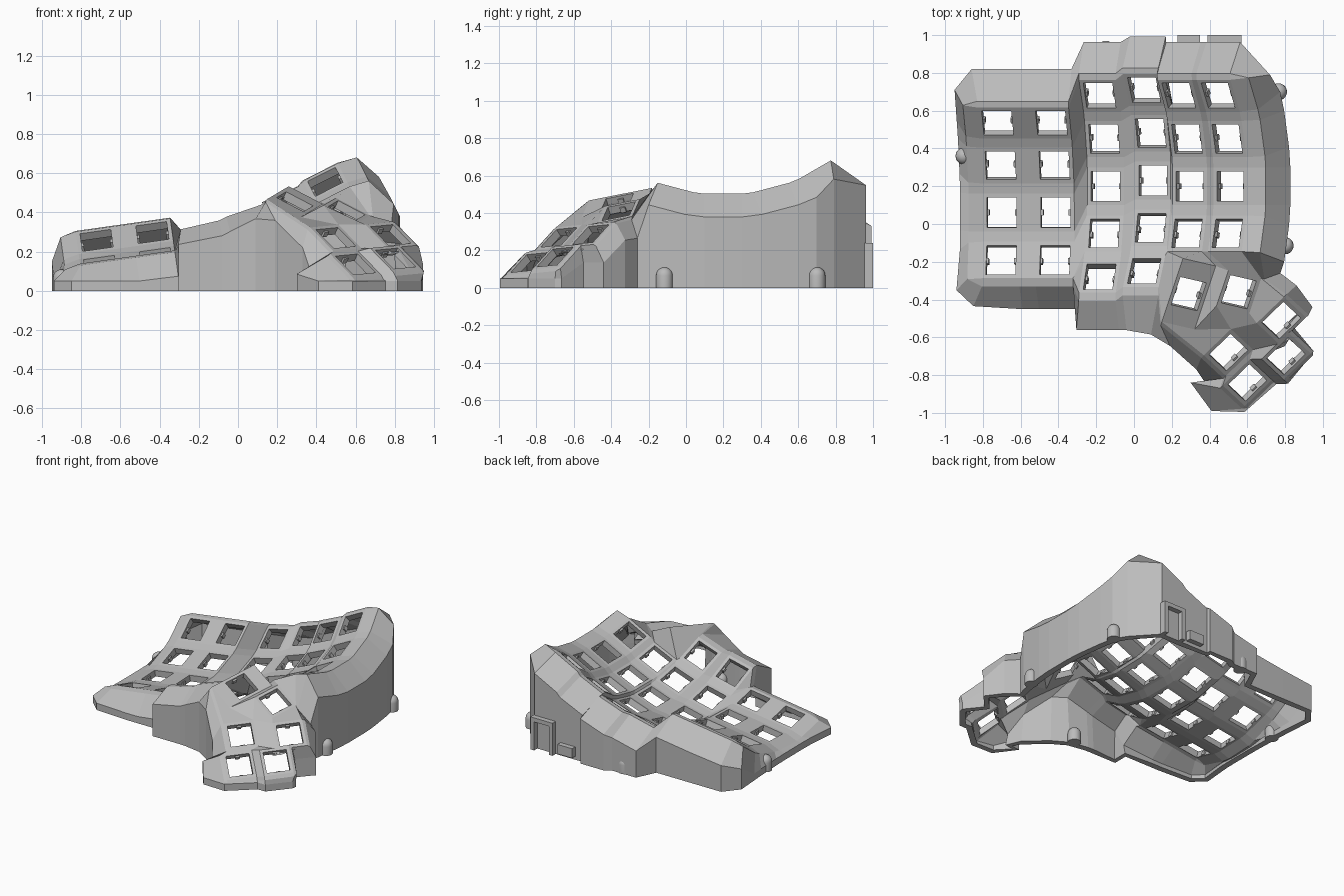
import bpy, bmesh, math
from mathutils import Matrix, Vector

if "Cube" in bpy.data.objects:
    bpy.data.objects.remove(bpy.data.objects["Cube"])

grey = bpy.data.materials.new("matte_grey")
grey.diffuse_color = (0.5, 0.5, 0.5, 1)
grey.use_nodes = True
grey.node_tree.nodes["Principled BSDF"].inputs["Base Color"].default_value = grey.diffuse_color
TL, TR, BR, BL = range(4)
SIGNS = ((-1, 1), (1, 1), (1, -1), (-1, -1))
R, PITCH, THICK, HOLE = 0.88, 16.5, 0.045, 0.079
bm = bmesh.new()
keys = {}


def rot(deg, axis):
    return Matrix.Rotation(math.radians(deg), 3, axis)


def add_key(name, pos, m, hx=0.1, hy=0.1):
    """Square switch frame: four quads around an open hole."""
    pos = Vector(pos)
    outer = [bm.verts.new(pos + m @ Vector((sx * hx, sy * hy, 0))) for sx, sy in SIGNS]
    inner = [bm.verts.new(pos + m @ Vector((sx * HOLE, sy * HOLE, 0))) for sx, sy in SIGNS]
    for i in range(4):
        j = (i + 1) % 4
        bm.faces.new((outer[j], outer[i], inner[i], inner[j]))
    keys[name] = (outer, m, pos)


def V(name, c):
    return keys[name][0][c]


def face(*refs):
    """Web face, skipping repeated corners."""
    vs = []
    for r in refs:
        v = V(*r) if isinstance(r, tuple) else r
        if v not in vs:
            vs.append(v)
    if len(vs) > 2:
        bm.faces.new(vs)


# Finger columns: x, y, z of the lowest point, sideways tilt, first angle, rows
columns = [(-0.70, 0.03, 0.10, 8, 35, 4), (-0.415, 0.03, 0.14, 8, 35, 4),
           (-0.15, 0.20, 0.14, 13, 33, 5), (0.10, 0.23, 0.22, 19, 33, 5),
           (0.295, 0.20, 0.31, 24, 33, 4), (0.51, 0.20, 0.43, 27, 33, 4)]
for c, (x, y, z, tilt, first, rows) in enumerate(columns):
    for r in range(rows):
        a = math.radians(first - r * PITCH)
        m = rot(-tilt, 'Y')
        p = Vector((x, y, z)) + m @ Vector((0, R * math.sin(a), R * (1 - math.cos(a))))
        add_key((c, r), p, m @ rot(math.degrees(a), 'X'))

# Thumb keys: two upper ones and a cluster of four
upper = rot(-13, 'Z') @ rot(27, 'Y') @ rot(12, 'X')
lower = rot(-43, 'Z') @ rot(37, 'Y') @ rot(5, 'X')
add_key('A', (0.29, -0.37, 0.455), upper, 0.1, 0.18)
add_key('B', (0.555, -0.36, 0.41), upper)
for n, p in (('C', (0.78, -0.51, 0.285)), ('D', (0.50, -0.68, 0.27)),
             ('E', (0.805, -0.70, 0.165)), ('F', (0.60, -0.84, 0.135))):
    add_key(n, p, lower)

# Webs between neighbouring finger keys
for c in range(6):
    rows = columns[c][5]
    for r in range(rows - 1):
        face(((c, r), BL), ((c, r), BR), ((c, r + 1), TR), ((c, r + 1), TL))
    if c < 5:
        both = min(rows, columns[c + 1][5])
        for r in range(both):
            face(((c, r), TR), ((c, r), BR), ((c + 1, r), BL), ((c + 1, r), TL))
            if r < both - 1:
                face(((c, r), BR), ((c, r + 1), TR), ((c + 1, r + 1), TL), ((c + 1, r), BL))

# Webs joining the shorter columns and the thumb keys
face(((1, 3), BR), ((2, 4), TL), ((2, 3), BL))
face(((1, 3), BR), ((2, 4), BL), ((2, 4), TL))
face(((3, 3), BR), ((3, 4), TR), ((4, 3), BL))
face(((3, 4), TR), ('A', TL), ((4, 3), BL))
face(((3, 4), TR), ((3, 4), BR), ('A', BL), ('A', TL))
face(((4, 3), BL), ('A', TL), ('A', TR), ((4, 3), BR))
face(((4, 3), BR), ('A', TR), ('B', TL), ((5, 3), BL))
face(((5, 3), BL), ('B', TL), ('B', TR), ((5, 3), BR))
face(('A', TR), ('A', BR), ('B', BL), ('B', TL))
face(('B', TR), ('B', BR), ('C', BL), ('C', TL))
face(('A', BL), ('D', BL), ('D', TL), ('A', BR))
face(('A', BR), ('D', TL), ('B', BL))
face(('B', BL), ('D', TL), ('C', BL), ('B', BR))
face(('D', TL), ('D', TR), ('C', BR), ('C', BL))
face(('D', TR), ('D', BR), ('F', BL), ('F', TL))
face(('C', TR), ('C', BR), ('E', BL), ('E', TL))
face(('F', TL), ('F', TR), ('E', BR), ('E', BL))
face(('D', TR), ('F', TL), ('E', BL), ('C', BR))

# Outer walls: rim bevel, sloping shoulder, then straight down to the floor
LEFT, RIGHT, FRONT, BACK = (-1, 0), (1, 0), (0, -1), (0, 1)
SHAPE = {LEFT: (0.08, 0.02, 0.145, 0.16), RIGHT: (0.10, 0.02, 0.16, 0.19),
         FRONT: (0.04, 0.02, 0.125, 0.17), BACK: (0.03, 0.015, 0.105, 0.205)}
path = [((0, r), k, LEFT) for r in range(4) for k in (TL, BL)]
path += [((c, 3), k, FRONT) for c in (0, 1) for k in (BL, BR)]
path += [((c, 4), k, FRONT) for c in (2, 3) for k in (BL, BR)]
path += [('A', BL, FRONT), ('D', BL, FRONT), ('D', BR, FRONT), ('F', BL, FRONT),
         ('F', BR, FRONT), ('F', BR, RIGHT), ('F', TR, RIGHT), ('E', BR, RIGHT),
         ('E', TR, RIGHT), ('E', TR, BACK), ('E', TL, BACK), ('C', TR, BACK),
         ('C', TL, BACK), ('B', TR, RIGHT)]
path += [((5, r), k, RIGHT) for r in (3, 2, 1, 0) for k in (BR, TR)]
path += [((c, 0), k, BACK) for c in range(5, -1, -1) for k in (TR, TL)]
# Corners whose foot is pulled to a set place on the floor
FOOT = {((0, 0), TL, LEFT): (-0.95, 0.71), ((0, 0), TL, BACK): (-0.86, 0.82),
        ((0, 3), BL, LEFT): (-0.94, -0.35), ((0, 3), BL, FRONT): (-0.85, -0.435),
        ((2, 4), BL, FRONT): (-0.305, -0.56), ((2, 4), BR, FRONT): (-0.08, -0.56),
        ((3, 4), BL, FRONT): (-0.04, -0.562), ((3, 4), BR, FRONT): (0.09, -0.585),
        ('A', BL, FRONT): (0.19, -0.645), ('D', BL, FRONT): (0.33, -0.77),
        ('D', BR, FRONT): (0.37, -0.83), ('F', BL, FRONT): (0.30, -0.84),
        ('F', BR, FRONT): (0.41, -0.99), ('F', BR, RIGHT): (0.585, -0.995),
        ('E', TR, RIGHT): (0.935, -0.70), ('E', TR, BACK): (0.94, -0.665),
        ('C', TR, BACK): (0.945, -0.44), ('C', TL, BACK): (0.86, -0.325),
        ('B', TR, RIGHT): (0.775, -0.26), ((5, 0), TR, RIGHT): (0.72, 0.79)}
rings = []
for name, k, d in path:
    vert, m = V(name, k), keys[name][1]
    thumb = isinstance(name, str)
    o1, d1, o2, d2 = (0.02, 0.01, 0.04, 0.1) if thumb else SHAPE[d]
    ring = [vert]
    for o, drop in ((o1, d1), (o2, d2)):
        down = Vector((0, 0, -drop))
        p = vert.co + m @ Vector((d[0] * o, d[1] * o, 0)) + (down if thumb else m @ down)
        p.z = max(p.z, 0.05)
        if o == o2:
            p.xy = FOOT.get((name, k, d), p.xy)
        ring.append(bm.verts.new(p))
    ring.append(bm.verts.new((p.x, p.y, 0)))
    rings.append(ring)
for a, b in zip(rings, rings[1:] + rings[:1]):
    for i in range(3):
        face(a[i], a[i + 1], b[i + 1], b[i])

bmesh.ops.recalc_face_normals(bm, faces=bm.faces)
bm.normal_update()
if sum(f.normal.z * f.calc_area() for f in bm.faces) < 0:
    bmesh.ops.reverse_faces(bm, faces=bm.faces)


def finish(name, b):
    me = bpy.data.meshes.new(name)
    b.to_mesh(me)
    b.free()
    me.materials.append(grey)
    ob = bpy.data.objects.new(name, me)
    bpy.context.collection.objects.link(ob)
    return ob


shell = finish("keyboard_shell", bm)
mod = shell.modifiers.new("wall_thickness", 'SOLIDIFY')
mod.thickness, mod.offset = THICK, -1
bpy.context.view_layer.objects.active = shell
bpy.ops.object.modifier_apply(modifier=mod.name)
for v in shell.data.vertices:
    v.co.z = max(v.co.z, 0)


def box(b, size, centre, m=Matrix.Identity(3)):
    mat = Matrix.Translation(centre) @ m.to_4x4() @ Matrix.Diagonal((*size, 1))
    bmesh.ops.create_cube(b, size=1, matrix=mat)


# Small retaining clips on both sides of every switch hole
b = bmesh.new()
for _, m, p in keys.values():
    for s in (-1, 1):
        box(b, (0.016, 0.03, 0.03), p + m @ Vector((s * 0.076, 0, -0.03)), m)
finish("switch_clips", b)

# Domed screw posts around the base
for i, (x, y) in enumerate([(0.765, 0.70), (0.80, -0.115), (-0.90, 0.36), (-0.15, 0.925), (0.08, -0.525)]):
    b = bmesh.new()
    bmesh.ops.create_uvsphere(b, u_segments=20, v_segments=10, radius=0.045,
                              matrix=Matrix.Translation((x, y, 0.065)))
    for v in b.verts:
        if v.co.z < 0.06:
            v.co.z = 0
            d = Vector((v.co.x - x, v.co.y - y, 0))
            if d.length > 0.001:
                v.co.xy = (Vector((x, y, 0)) + d.normalized() * 0.045).xy
    post = finish(f"screw_post_{i + 1}", b)
    bpy.ops.object.select_all(action='DESELECT')
    post.select_set(True)
    bpy.context.view_layer.objects.active = post
    bpy.ops.object.shade_smooth_by_angle()

# Rear connector bracket and socket block
b = bmesh.new()
box(b, (0.03, 0.08, 0.23), (0.405, 0.96, 0.115))
box(b, (0.03, 0.08, 0.23), (0.555, 0.96, 0.115))
box(b, (0.18, 0.08, 0.03), (0.48, 0.96, 0.225))
box(b, (0.12, 0.08, 0.07), (0.29, 0.96, 0.06))
finish("rear_connector_bracket", b)
